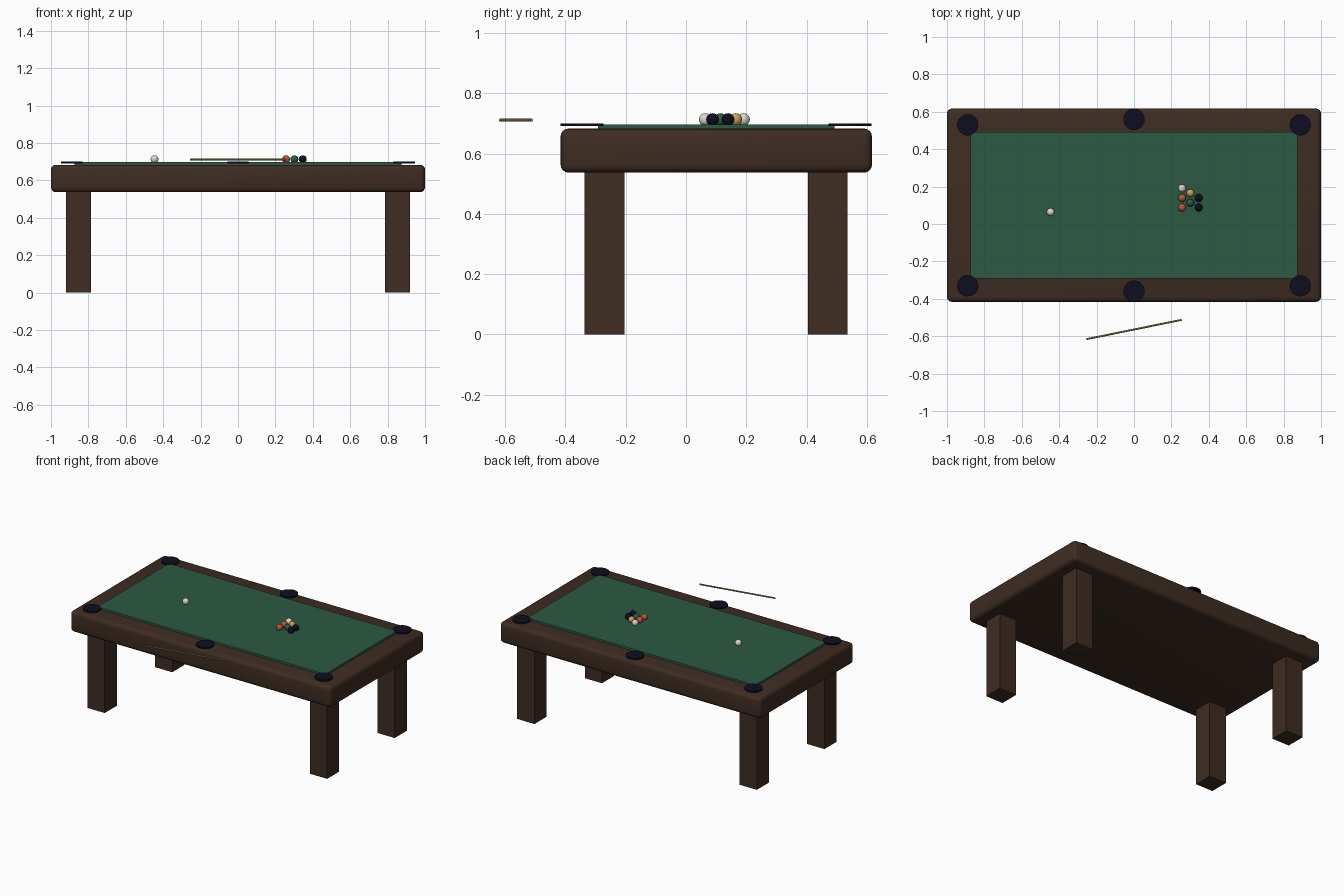
import bpy, math

if "Cube" in bpy.data.objects:
    bpy.data.objects.remove(bpy.data.objects["Cube"])

CY = 0.1  # table centre in y (the cue lies in front of the table)


def material(name, hex_code):
    rgb = [int(hex_code[i:i + 2], 16) / 255 for i in (0, 2, 4)]
    lin = [c / 12.92 if c <= 0.04045 else ((c + 0.055) / 1.055) ** 2.4 for c in rgb]
    m = bpy.data.materials.new(name)
    m.diffuse_color = (*lin, 1)
    m.use_nodes = True
    m.node_tree.nodes["Principled BSDF"].inputs["Base Color"].default_value = m.diffuse_color
    return m


WOOD = material("dark wood", "3e2c22")
FELT = material("green felt", "2d5a43")
BLACK = material("navy black", "0d0d20")
WHITE = material("ivory white", "dcd6ce")
RED = material("brick red", "b5583c")
YELLOW = material("ochre yellow", "c9a25a")
TAN = material("cue tan", "8f7a50")


def finish(name, mat, smooth=False):
    ob = bpy.context.object
    ob.name = name
    ob.data.materials.append(mat)
    if smooth:
        bpy.ops.object.shade_smooth_by_angle(angle=math.radians(40))
    return ob


def box(name, mat, lo, hi, bevel=0):
    centre = [(a + b) / 2 for a, b in zip(lo, hi)]
    bpy.ops.mesh.primitive_cube_add(size=1, location=centre)
    bpy.context.object.scale = [b - a for a, b in zip(lo, hi)]
    bpy.ops.object.transform_apply(location=False, rotation=False, scale=True)
    if bevel:
        mod = bpy.context.object.modifiers.new("rounding", 'BEVEL')
        mod.width, mod.segments = bevel, 4
        bpy.ops.object.modifier_apply(modifier=mod.name)
    return finish(name, mat, bool(bevel))


def ball(name, mat, x, y):
    bpy.ops.mesh.primitive_uv_sphere_add(segments=24, ring_count=16, radius=0.021,
                                         location=(x, y, 0.713))
    finish(name, mat, True)


# Table body and playing surface
box("table_body", WOOD, (-1, CY - 0.516, 0.537), (1, CY + 0.517, 0.683), 0.026)
box("felt_bed", FELT, (-0.874, CY - 0.392, 0.67), (0.874, CY + 0.392, 0.697))

# Four square legs
for sx, side in ((-1, "left"), (1, "right")):
    for sy, end in ((-1, "front"), (1, "back")):
        x, y = sx * 0.853, CY + sy * 0.37
        box(f"{end}_{side}_leg", WOOD, (x - 0.066, y - 0.066, 0), (x + 0.066, y + 0.066, 0.55))

# Six pockets: thin discs just above the rails
for sx in (-1, 0, 1):
    for sy in (-1, 1):
        y = CY + sy * (0.43 if sx else 0.459)
        bpy.ops.mesh.primitive_cylinder_add(vertices=24, radius=0.057, depth=0.009,
                                            location=(sx * 0.889, y, 0.6955))
        finish("pocket", BLACK, True)

# Cue ball and racked balls
ball("cue_ball", WHITE, -0.446, 0.064)
RACK = [(0, 0, RED), (0, 2, RED), (0, 4, WHITE), (1, 1, FELT), (1, 3, YELLOW),
        (2, 0, BLACK), (2, 2, BLACK)]
for col, row, mat in RACK:
    ball("racked_ball", mat, 0.257 + col * 0.0445, 0.088 + row * 0.0257)

# Cue stick
bpy.ops.mesh.primitive_cylinder_add(vertices=12, radius=0.005, depth=0.52,
                                    location=(0, -0.564, 0.711),
                                    rotation=(0, math.pi / 2, 0.2))
finish("cue_stick", TAN, True)
